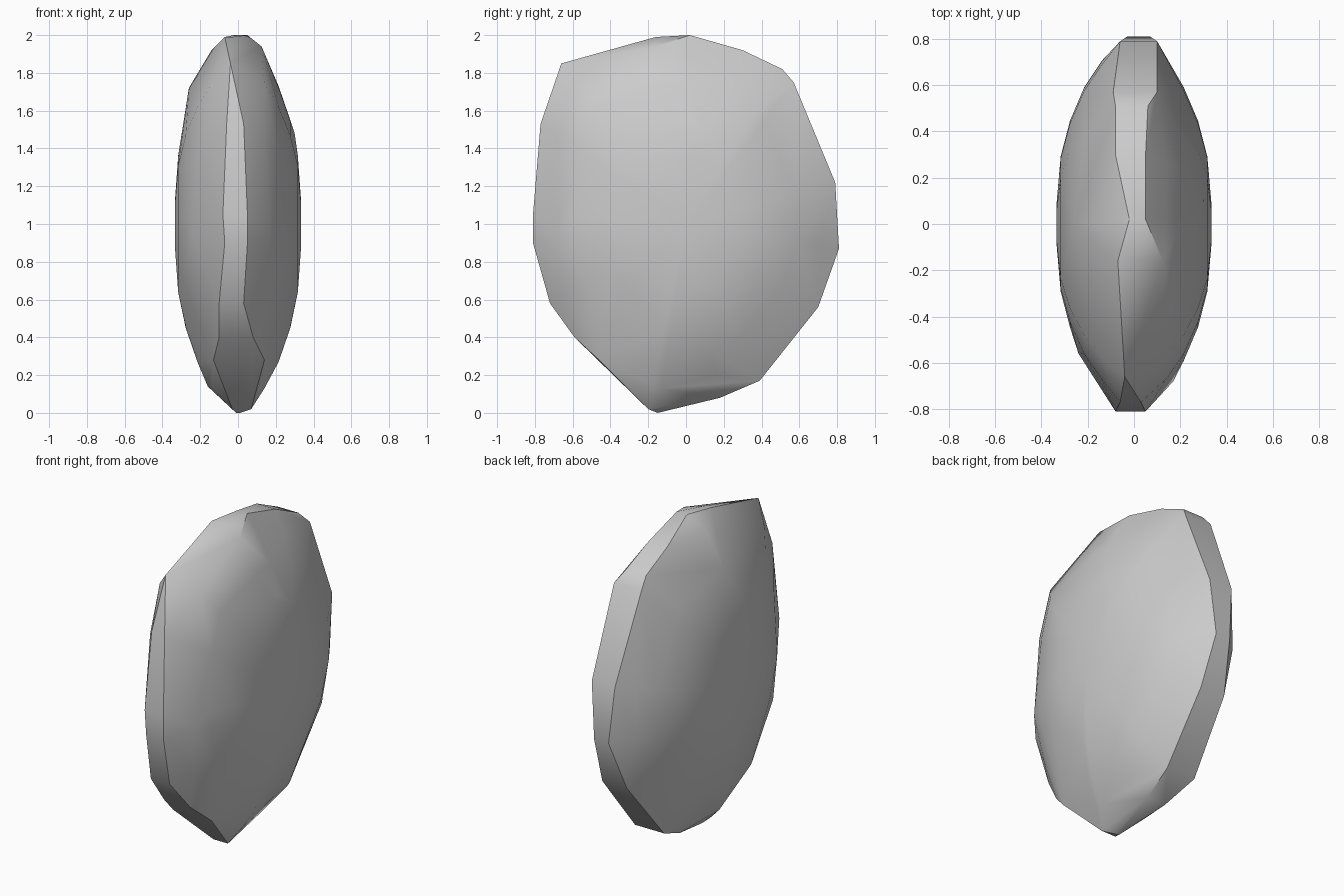
import bpy
import bmesh
from math import radians

# Remove the default object
default_cube = bpy.data.objects.get("Cube")
if default_cube:
    bpy.data.objects.remove(default_cube, do_unlink=True)

# Rim outline seen from the side: y, z, then the rim's two x limits
RIM = [
    (-.66, 1.85, -.04, -.04), (-.16, 1.99, -.07, -.03), (.02, 2, -.02, .05),
    (.3, 1.92, -.08, .05), (.51, 1.82, -.08, .06), (.57, 1.75, -.09, .1),
    (.79, 1.22, -.06, .1), (.81, .87, -.03, .07), (.7, .56, -.08, .09),
    (.39, .17, -.12, .08), (.18, .08, -.08, .05), (-.15, 0, -.01, .01),
    (-.2, .02, -.03, .07), (-.46, .28, -.13, .14), (-.59, .4, -.1, .08),
    (-.72, .58, -.1, .03), (-.81, .9, -.07, .05), (-.81, 1.05, -.08, .05),
    (-.77, 1.53, -.06, .03),
]

# Corners that break the even curve of the broad faces
CORNERS = [(.125, -.16, 1.94), (-.14, 0, 1.92), (-.16, -.1, .14),
           (.3, .1, 1.48), (-.26, 0, 1.72), (-.24, -.56, .95),
           (.17, -.68, .95)]

# Dome of each broad face: outline scale, half thickness
DOME = [(.87, .14), (.73, .215), (.55, .277), (.36, .317), (.12, .334)]


def make_material(name, value):
    material = bpy.data.materials.new(name)
    material.use_nodes = True
    color = (value, value, value, 1)
    material.diffuse_color = color
    shader = material.node_tree.nodes["Principled BSDF"]
    shader.inputs["Base Color"].default_value = color
    shader.inputs["Roughness"].default_value = .8
    return material


def stone_points():
    points = list(CORNERS)
    for y, z, low, high in RIM:
        points += [(low, y, z), (high, y, z)]
        # Shrink the rim towards the middle to form both domed faces
        for scale, thickness in DOME:
            for side in (-1, 1):
                points.append((side * thickness, y * scale,
                               1 + (z - 1) * scale))
    return points


def build_stone(name, material):
    bm = bmesh.new()
    for point in stone_points():
        bm.verts.new(point)
    hull = bmesh.ops.convex_hull(bm, input=bm.verts)
    # Drop points that ended up inside the skin
    loose = [v for v in bm.verts if not v.link_faces]
    bmesh.ops.delete(bm, geom=loose, context="VERTS")
    bmesh.ops.recalc_face_normals(bm, faces=bm.faces)
    mesh = bpy.data.meshes.new(name)
    bm.to_mesh(mesh)
    bm.free()
    mesh.materials.append(material)
    stone = bpy.data.objects.new(name, mesh)
    bpy.context.collection.objects.link(stone)
    return stone


# Flat upright stone, smooth on its faces with crisp rim edges
stone = build_stone("flat_stone", make_material("stone_grey", .6))
bpy.ops.object.select_all(action="DESELECT")
stone.select_set(True)
bpy.context.view_layer.objects.active = stone
bpy.ops.object.shade_smooth_by_angle(angle=radians(32))
